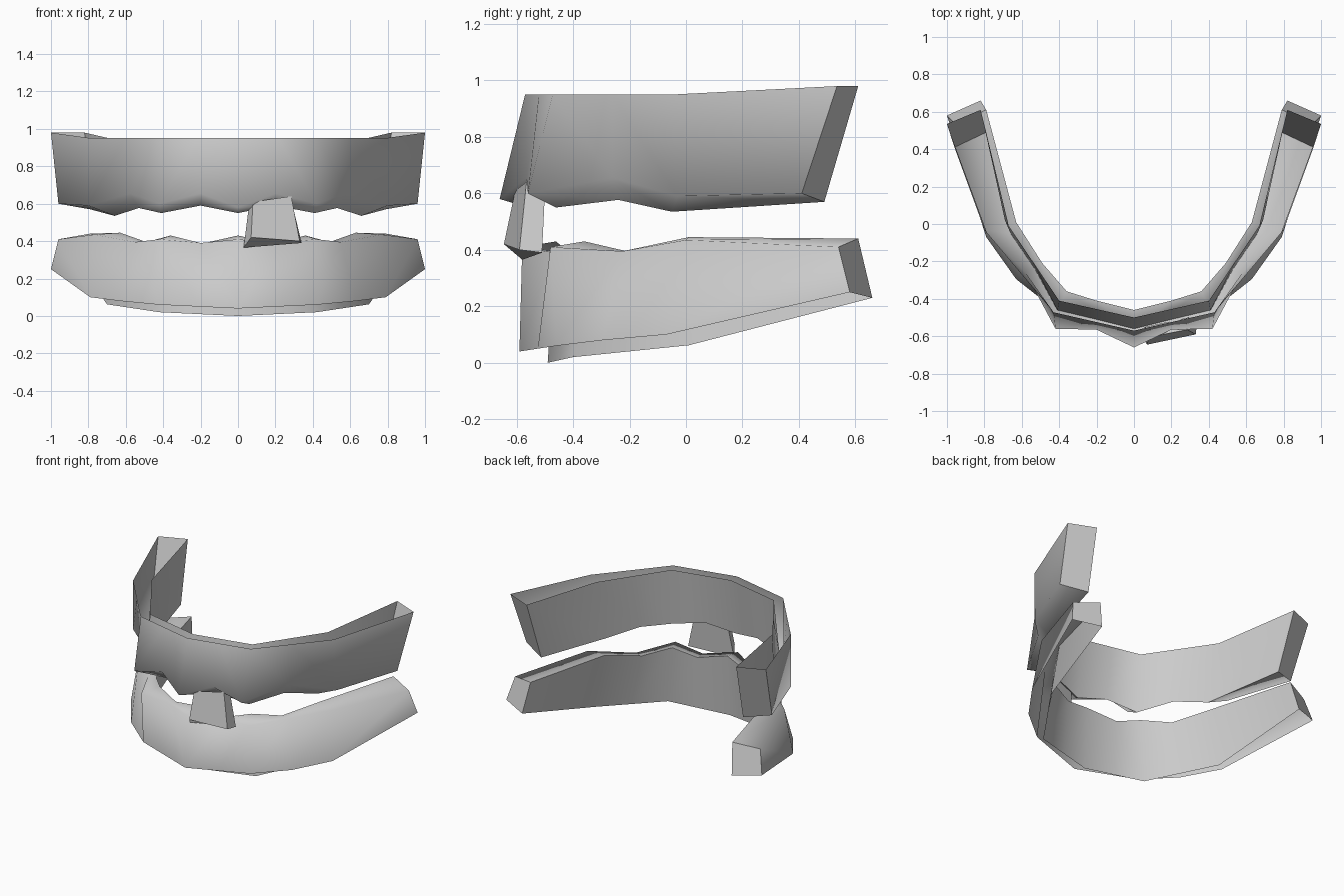
import bpy, bmesh

if "Cube" in bpy.data.objects:
    bpy.data.objects.remove(bpy.data.objects["Cube"])

mat = bpy.data.materials.new("plain grey")
mat.diffuse_color = (0.6, 0.6, 0.6, 1)
mat.use_nodes = True
mat.node_tree.nodes["Principled BSDF"].inputs["Base Color"].default_value = mat.diffuse_color


def finish(name, bm, sharp_edges):
    # smooth shading everywhere except along the given edges
    bmesh.ops.recalc_face_normals(bm, faces=bm.faces)
    for f in bm.faces:
        f.smooth = True
    for e in sharp_edges:
        e.smooth = False
    me = bpy.data.meshes.new(name)
    bm.to_mesh(me)
    bm.free()
    me.materials.append(mat)
    ob = bpy.data.objects.new(name, me)
    bpy.context.collection.objects.link(ob)
    return ob


def with_midpoints(rail):
    # turn a 4-station rail into 6 stations by halving the first two spans
    mid = lambda a, b: tuple((p + q) / 2 for p, q in zip(a, b))
    a, b, c, d = rail
    return [a, mid(a, b), b, mid(b, c), c, d]


def jaw(name, rails):
    # trough lofted through four rails, closed at the ends, open along the root side
    bm = bmesh.new()
    right = [[bm.verts.new(p) for p in rail] for rail in rails]
    left = [[r[0]] + [bm.verts.new((-v.co.x, v.co.y, v.co.z)) for v in r[1:]] for r in right]
    sharp = []
    for side in (right, left):
        for a, b in zip(side, side[1:]):
            for i in range(len(a) - 1):
                bm.faces.new((a[i], a[i + 1], b[i + 1], b[i]))
        cap = bm.faces.new([r[-1] for r in side])
        sharp += list(cap.edges)
        # crease on the inner biting edge
        sharp += [bm.edges.get((p, q)) for p, q in zip(side[2], side[2][1:])]
    return finish(name, bm, sharp)


# upper jaw: outer root, outer biting edge, inner biting edge, inner root
jaw("upper_jaw", [
    with_midpoints([(0, -.57, .95), (.43, -.472, .95), (.785, -.05, .95), (1, .535, .98)]),
    [(0, -.66, .58), (.2, -.565, .655), (.42, -.56, .6), (.58, -.26, .655),
     (.8, -.03, .59), (.96, .41, .6)],
    [(0, -.56, .55), (.2, -.51, .59), (.41, -.46, .55), (.53, -.24, .577),
     (.66, -.05, .535), (.79, .49, .57)],
    with_midpoints([(0, -.5, .95), (.4, -.41, .95), (.69, .02, .95), (.82, .61, .98)]),
])

# lower jaw: outer root, outer biting edge, inner biting edge, inner root
jaw("lower_jaw", [
    [(0, -.59, .04), (.21, -.525, .05), (.42, -.46, .06), (.63, -.295, .08),
     (.79, -.07, .1), (1, .58, .25)],
    [(0, -.58, .41), (.2, -.47, .39), (.42, -.48, .41), (.55, -.225, .395),
     (.77, 0, .435), (.96, .54, .41)],
    [(0, -.46, .43), (.2, -.41, .385), (.36, -.36, .43), (.49, -.21, .395),
     (.63, .01, .445), (.79, .61, .44)],
    with_midpoints([(0, -.49, 0), (.42, -.40, .02), (.7, .01, .062), (.82, .66, .23)]),
])

# single protruding tooth: tapered block
bm = bmesh.new()
low = [bm.verts.new(p) for p in
       [(.07, -.645, .42), (.33, -.59, .4), (.34, -.51, .39), (.03, -.58, .365)]]
top = [bm.verts.new(p) for p in
       [(.08, -.605, .61), (.285, -.565, .64), (.29, -.5, .6), (.06, -.55, .6)]]
bm.faces.new(low)
bm.faces.new(top)
for i in range(4):
    j = (i + 1) % 4
    bm.faces.new((low[i], low[j], top[j], top[i]))
finish("front_tooth", bm, bm.edges)
